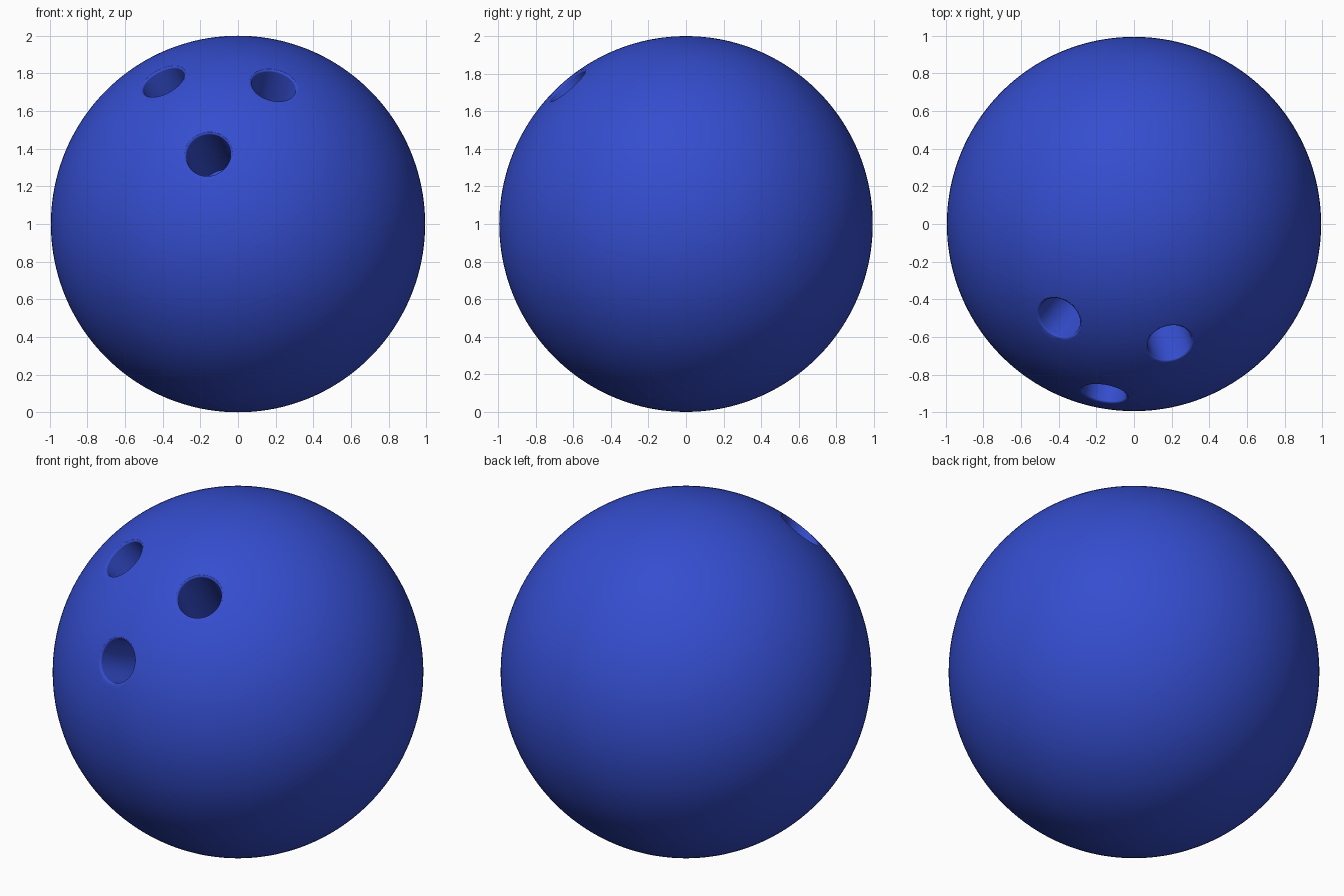
import bpy, bmesh, math
from mathutils import Vector

if "Cube" in bpy.data.objects:
    bpy.data.objects.remove(bpy.data.objects["Cube"])

CENTRE = Vector((0, 0, 1))
HOLE_R, FILLET, DEPTH = 0.119, 0.010, 0.52

# Ball body
bpy.ops.mesh.primitive_uv_sphere_add(segments=160, ring_count=80, radius=1, location=CENTRE)
ball = bpy.context.object
ball.name = "ball"
ball.scale = (0.994, 0.994, 1.0)
bpy.ops.object.transform_apply(location=False, rotation=False, scale=True)


def hole_cutter(name, direction):
    """Lathed plug with a rounded flare where it meets the ball surface."""
    d = Vector(direction).normalized()
    surface = 1 / math.sqrt((d.x**2 + d.y**2) / 0.994**2 + d.z**2)
    rim = math.sqrt(surface**2 - (HOLE_R + FILLET)**2)
    profile = [(0, surface - DEPTH), (HOLE_R, surface - DEPTH)]
    for i in range(6):
        a = math.radians(75) * i / 5
        profile.append((HOLE_R + FILLET * (1 - math.cos(a)) * 1.35,
                        rim - FILLET + FILLET * math.sin(a)))
    profile += [(HOLE_R + FILLET * 1.6, rim + 0.004), (HOLE_R + FILLET * 1.6, 1.1), (0, 1.1)]
    bm = bmesh.new()
    verts = [bm.verts.new((r, 0, z)) for r, z in profile]
    edges = [bm.edges.new(p) for p in zip(verts, verts[1:])]
    bmesh.ops.spin(bm, geom=verts + edges, cent=(0, 0, 0), axis=(0, 0, 1),
                   angle=math.tau, steps=64)
    bmesh.ops.remove_doubles(bm, verts=bm.verts, dist=1e-5)
    bmesh.ops.recalc_face_normals(bm, faces=bm.faces)
    mesh = bpy.data.meshes.new(name)
    bm.to_mesh(mesh)
    bm.free()
    ob = bpy.data.objects.new(name, mesh)
    bpy.context.collection.objects.link(ob)
    ob.rotation_mode = 'QUATERNION'
    ob.rotation_quaternion = d.to_track_quat('Z', 'Y')
    ob.location = CENTRE
    ob.hide_render = True
    return ob


# Two finger holes and the thumb hole
holes = {
    "finger_hole_left": (-0.396, -0.497, 0.752),
    "finger_hole_right": (0.190, -0.632, 0.734),
    "thumb_hole": (-0.157, -0.898, 0.366),
}
bpy.context.view_layer.objects.active = ball
for name, direction in holes.items():
    cutter = hole_cutter(name, direction)
    mod = ball.modifiers.new(name, 'BOOLEAN')
    mod.operation = 'DIFFERENCE'
    mod.solver = 'EXACT'
    mod.object = cutter
    bpy.context.view_layer.update()
    bpy.ops.object.modifier_apply(modifier=mod.name)
    bpy.data.objects.remove(cutter)

# Smooth shading and blue finish
bpy.ops.object.select_all(action='DESELECT')
ball.select_set(True)
bpy.ops.object.shade_smooth_by_angle(angle=math.radians(35))
blue = bpy.data.materials.new("blue_finish")
blue.diffuse_color = (0.035, 0.075, 0.62, 1)
blue.use_nodes = True
blue.node_tree.nodes["Principled BSDF"].inputs["Base Color"].default_value = blue.diffuse_color
ball.data.materials.clear()
ball.data.materials.append(blue)
